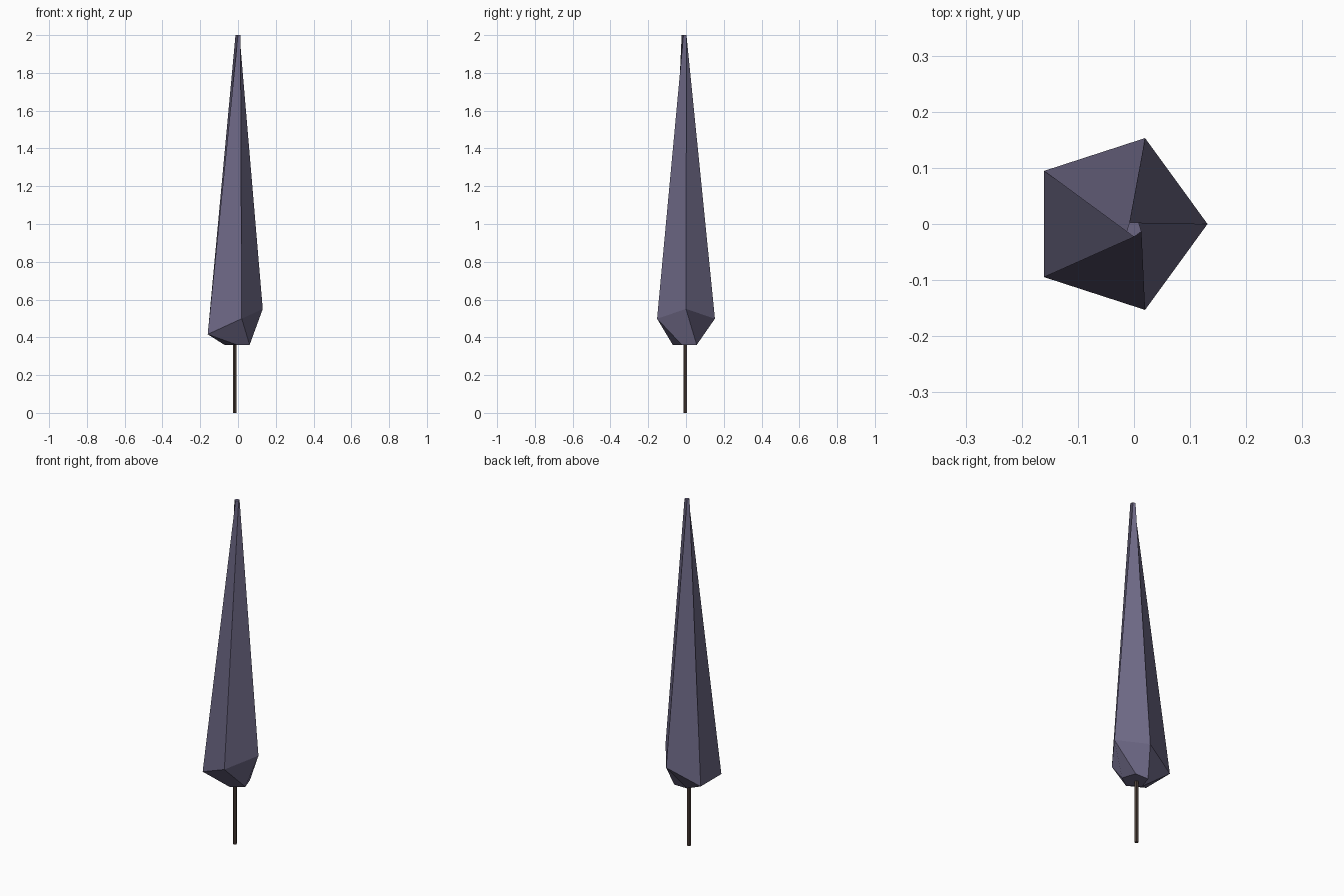
import bpy, bmesh
from math import radians, cos, sin

cube = bpy.data.objects.get("Cube")
if cube:
    bpy.data.objects.remove(cube)


def material(name, colour):
    mat = bpy.data.materials.new(name)
    mat.use_nodes = True
    mat.diffuse_color = (*colour, 1)
    bsdf = mat.node_tree.nodes["Principled BSDF"]
    bsdf.inputs["Base Color"].default_value = (*colour, 1)
    bsdf.inputs["Roughness"].default_value = 0.9
    return mat


def ring(bm, centre, radius, turn, tilt=0, sides=5):
    """Regular ring of vertices; tilt raises it towards +x."""
    cx, cy, cz = centre
    verts = []
    for i in range(sides):
        a = radians(turn + i * 360 / sides)
        dx, dy = radius * cos(a), radius * sin(a)
        verts.append(bm.verts.new((cx + dx, cy + dy, cz + tilt * dx)))
    return verts


def loft(name, rings, mat):
    """Skin a stack of rings, bottom to top, and cap both ends."""
    bm = bmesh.new()
    loops = [ring(bm, *r) for r in rings]
    for low, high in zip(loops, loops[1:]):
        n = len(low)
        for i in range(n):
            j = (i + 1) % n
            bm.faces.new((low[i], low[j], high[j], high[i]))
    bm.faces.new(loops[0][::-1])
    bm.faces.new(loops[-1])
    bmesh.ops.recalc_face_normals(bm, faces=bm.faces)
    mesh = bpy.data.meshes.new(name)
    bm.to_mesh(mesh)
    bm.free()
    mesh.materials.append(mat)
    obj = bpy.data.objects.new(name, mesh)
    bpy.context.collection.objects.link(obj)
    return obj


foliage = material("dusky violet foliage", (0.15, 0.135, 0.23))
bark = material("dark brown bark", (0.08, 0.055, 0.045))

# Slender crown: twisted base, tilted widest ring, tiny flat tip
loft("crown", [
    ((-0.005, 0, 0.36), 0.07, 54),
    ((-0.03, 0, 0.476), 0.161, 0, 0.46),
    ((0, -0.009, 2.0), 0.014, 54),
], foliage)

# Thin straight trunk
loft("trunk", [
    ((-0.018, -0.002, 0), 0.01, 54),
    ((-0.018, -0.002, 0.37), 0.01, 54),
], bark)
